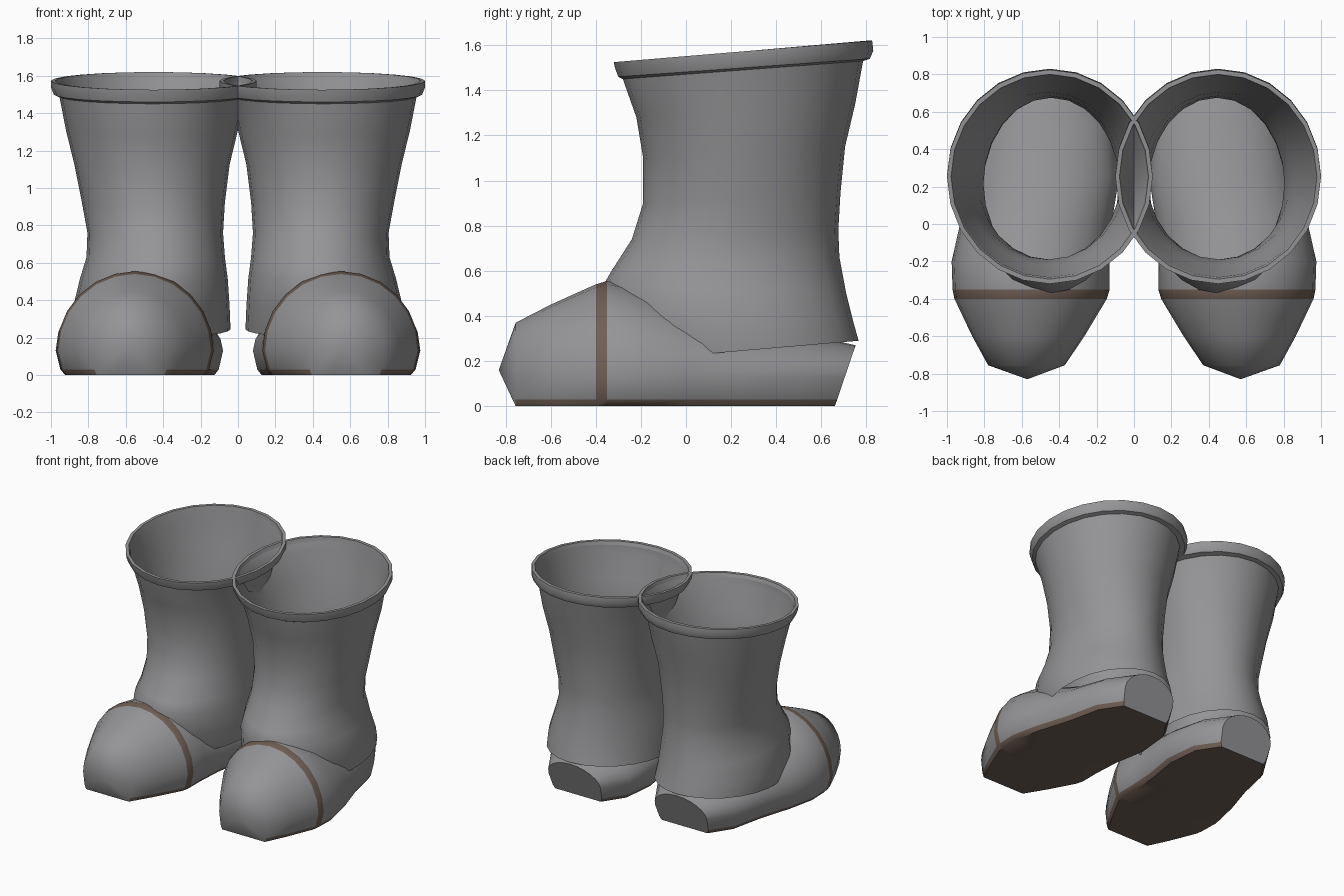
import bpy, bmesh
from math import sin, cos, pi, radians

if "Cube" in bpy.data.objects:
    bpy.data.objects.remove(bpy.data.objects["Cube"])


def material(name, rgb):
    m = bpy.data.materials.new(name)
    m.use_nodes = True
    m.diffuse_color = (*rgb, 1)
    m.node_tree.nodes["Principled BSDF"].inputs["Base Color"].default_value = (*rgb, 1)
    return m


GREY = material("grey rubber", (.30, .30, .31))
BROWN = material("brown trim", (.16, .115, .09))


def loft(bm, rings, closed=True):
    """Bridge consecutive rings of points with quads."""
    rows = [[bm.verts.new(p) for p in ring] for ring in rings]
    for a, b in zip(rows, rows[1:]):
        for i in range(len(a)):
            j = (i + 1) % len(a)
            bm.faces.new((a[i], a[j], b[j], b[i]))
    return rows


def finish(bm, name, side, angle):
    """Mirror to the wanted side, shade and link the mesh."""
    for v in bm.verts:
        v.co.x *= side
    bmesh.ops.recalc_face_normals(bm, faces=bm.faces)
    mesh = bpy.data.meshes.new(name)
    bm.to_mesh(mesh)
    bm.free()
    mesh.materials.append(GREY)
    mesh.materials.append(BROWN)
    ob = bpy.data.objects.new(name, mesh)
    bpy.context.collection.objects.link(ob)
    bpy.ops.object.select_all(action="DESELECT")
    ob.select_set(True)
    bpy.context.view_layer.objects.active = ob
    bpy.ops.object.shade_smooth_by_angle(angle=radians(angle))


def oval(yf, zf, yb, zb, x0, x1, n=24):
    """Tilted oval through a front point, a back point and two side limits."""
    ring = []
    for i in range(n):
        a = 2 * pi * i / n
        c = cos(a)
        ring.append(((x0 + x1) / 2 + (x1 - x0) / 2 * sin(a),
                     (yf + yb) / 2 + (yb - yf) / 2 * c,
                     (zf + zb) / 2 + (zb - zf) / 2 * c))
    return ring


# Shaft: front y, front z, back y, back z, inner x, outer x
SHAFT = [
    (-.285, 1.50, .795, 1.59, -.07, .97),
    (-.28, 1.45, .785, 1.53, -.04, .955),
    (-.22, 1.28, .75, 1.34, .0, .92),
    (-.19, 1.10, .705, 1.15, .045, .875),
    (-.19, .90, .685, .95, .07, .835),
    (-.24, .74, .675, .78, .08, .805),
    (-.33, .60, .68, .66, .07, .81),
    (-.37, .53, .71, .50, .055, .845),
    (-.36, .36, .74, .38, .045, .88),
    (-.28, .20, .765, .29, .04, .87),
]
CUFF = [
    (-.28, 1.45, .785, 1.53, -.04, .955),
    (-.30, 1.46, .815, 1.54, -.08, .985),
    (-.315, 1.50, .83, 1.575, -.1, 1.0),
    (-.32, 1.525, .825, 1.62, -.1, 1.0),
    (-.295, 1.525, .80, 1.62, -.078, .978),
    (-.285, 1.50, .795, 1.59, -.07, .97),
]
# Foot sections: y, inner x, outer x, top z, backward lean
FOOT = [
    (-.755, .37, .78, .37, 0),
    (-.60, .265, .865, .45, 0),
    (-.40, .145, .96, .54, 0),
    (-.35, .13, .97, .555, 0),
    (-.20, .13, .975, .52, 0),
    (0, .12, .93, .45, 0),
    (.25, .08, .85, .37, 0),
    (.50, .11, .79, .32, .1),
    (.66, .23, .67, .27, .34),
]
STRIPE = 2


def section(y, x0, x1, top, lean):
    """Flat sole, rounded lower edge and domed top."""
    mid, half, belly = (x0 + x1) / 2, (x1 - x0) / 2, .13
    right = [(.45, 0), (.88, 0), (.94, .03)]
    dome = [(cos(a), belly + (top - belly) * sin(a))
            for a in (pi * k / 12 for k in range(13))]
    pts = right + dome + [(-u, z) for u, z in reversed(right)]
    return [(mid + half * u, y + lean * z, z) for u, z in pts]


for side, label in ((1, "left"), (-1, "right")):
    # Open shaft
    bm = bmesh.new()
    loft(bm, [oval(*r) for r in SHAFT])
    finish(bm, label + "_shaft", side, 60)

    # Rolled cuff around the opening
    bm = bmesh.new()
    loft(bm, [oval(*r) for r in CUFF])
    finish(bm, label + "_cuff", side, 40)

    # Foot with blunt toe and heel
    bm = bmesh.new()
    rows = loft(bm, [section(*s) for s in FOOT])
    tip = bm.verts.new((.57, -.83, .16))
    for i, v in enumerate(rows[0]):
        bm.faces.new((v, rows[0][i - 1], tip))
    bm.faces.new(rows[-1])
    # Brown sole edge and stripe over the instep
    band = set(rows[STRIPE]) | set(rows[STRIPE + 1])
    for f in bm.faces:
        low = all(v.co.z < .035 for v in f.verts)
        if low or band.issuperset(f.verts):
            f.material_index = 1
    finish(bm, label + "_foot", side, 50)
